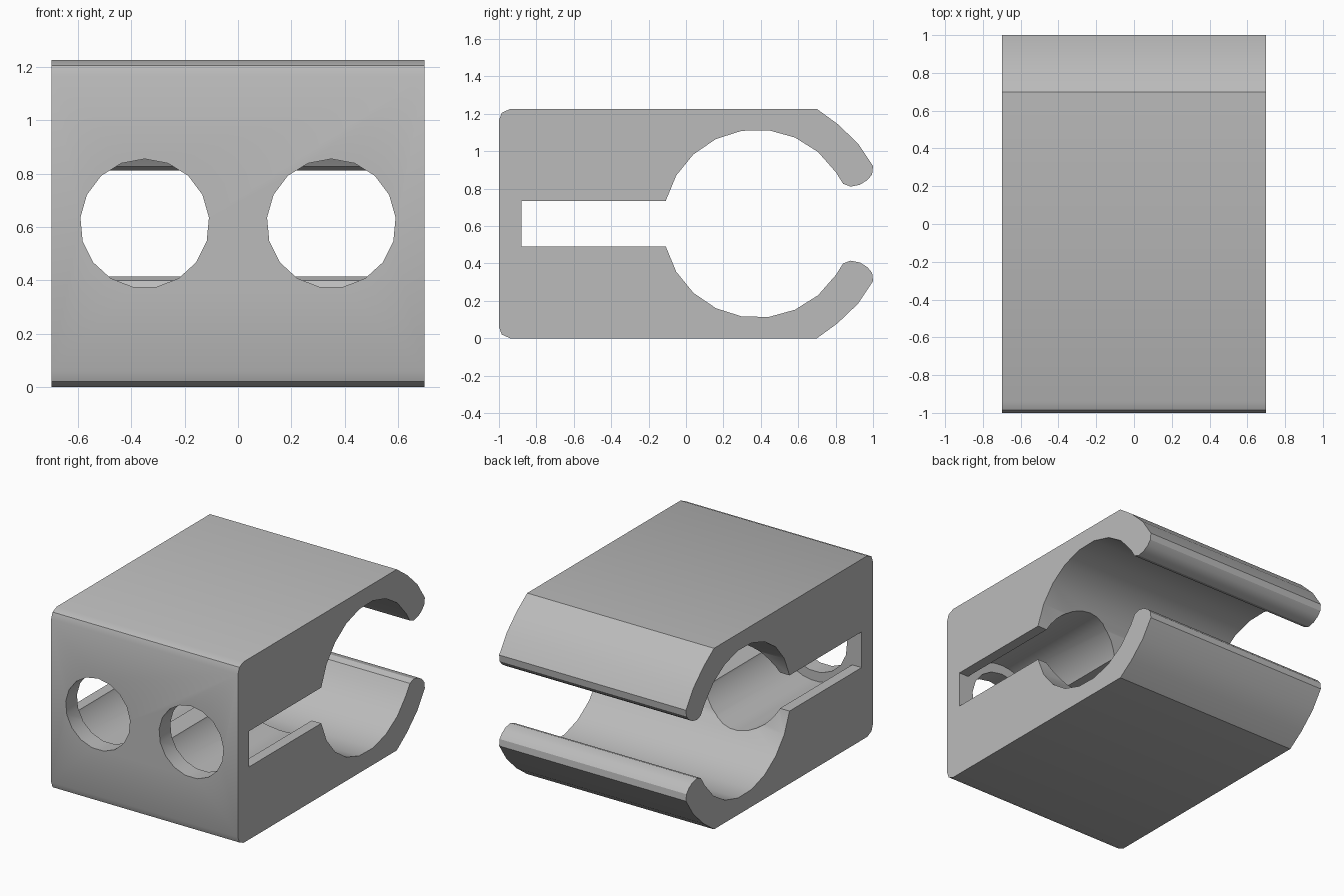
import bpy, bmesh, math
from mathutils import Matrix

cube = bpy.data.objects.get("Cube")
if cube:
    bpy.data.objects.remove(cube, do_unlink=True)

HALF_W = 0.70
MID_Z = 0.613
HEIGHT = 1.226

grey = bpy.data.materials.new("plain grey")
grey.use_nodes = True
colour = (0.5, 0.5, 0.5, 1)
grey.diffuse_color = colour
grey.node_tree.nodes["Principled BSDF"].inputs["Base Color"].default_value = colour


def make_object(name, bm):
    bmesh.ops.recalc_face_normals(bm, faces=bm.faces)
    mesh = bpy.data.meshes.new(name)
    bm.to_mesh(mesh)
    bm.free()
    mesh.materials.append(grey)
    obj = bpy.data.objects.new(name, mesh)
    bpy.context.collection.objects.link(obj)
    return obj


def extrude_profile(name, points):
    """Extrude a (y, z) outline along x."""
    bm = bmesh.new()
    face = bm.faces.new([bm.verts.new((-HALF_W, y, z)) for y, z in points])
    out = bmesh.ops.extrude_face_region(bm, geom=[face])
    verts = [v for v in out["geom"] if isinstance(v, bmesh.types.BMVert)]
    bmesh.ops.translate(bm, verts=verts, vec=(2 * HALF_W, 0, 0))
    return make_object(name, bm)


def drill(target, x, radius, y0, y1, sides):
    """Cut a round hole along y."""
    bm = bmesh.new()
    bmesh.ops.create_cone(bm, cap_ends=True, segments=sides, radius1=radius,
                          radius2=radius, depth=y1 - y0)
    bmesh.ops.transform(bm, verts=bm.verts, matrix=Matrix.Translation((x, (y0 + y1) / 2, MID_Z))
                        @ Matrix.Rotation(math.pi / 2, 4, "X"))
    # Stand the polygon on a flat, with one corner at the top
    top = max(bm.verts, key=lambda v: v.co.z)
    turn = math.atan2(top.co.x - x, top.co.z - MID_Z)
    bmesh.ops.rotate(bm, verts=bm.verts, cent=(x, 0, MID_Z),
                     matrix=Matrix.Rotation(-turn, 3, "Y"))
    cutter = make_object("hole_cutter", bm)
    cutter.hide_render = True
    mod = target.modifiers.new("hole", "BOOLEAN")
    mod.operation, mod.solver, mod.object = "DIFFERENCE", "EXACT", cutter
    bpy.context.view_layer.objects.active = target
    bpy.ops.object.modifier_apply(modifier=mod.name)
    bpy.data.objects.remove(cutter, do_unlink=True)


# Lower half: rounded front corner, outer jaw, rounded tip
lower = [(-1, 0.06), (-0.985, 0.02), (-0.94, 0), (0.70, 0), (0.81, 0.08),
         (0.92, 0.185), (1.0, 0.305), (0.995, 0.35), (0.97, 0.38),
         (0.93, 0.405), (0.88, 0.415), (0.84, 0.40)]
# Round bore of the clip, from the tip back to the slot
CLIP_Y, CLIP_R = 0.38, 0.503
for i in range(9):
    a = math.radians(-33 - i * 16.6)
    lower.append((CLIP_Y + CLIP_R * math.cos(a), MID_Z + CLIP_R * math.sin(a)))
# Slot
lower += [(-0.108, 0.492), (-0.88, 0.492)]
upper = [(y, HEIGHT - z) for y, z in reversed(lower)]
clip = extrude_profile("clip_body", lower + upper)

# Two stepped holes through the front wall
for side in (-1, 1):
    drill(clip, side * 0.35, 0.305, -0.88, 0.3, 31)
    drill(clip, side * 0.35, 0.242, -1.2, -0.7, 17)

bpy.ops.object.select_all(action="DESELECT")
clip.select_set(True)
bpy.context.view_layer.objects.active = clip
bpy.ops.object.shade_smooth_by_angle(angle=math.radians(30))
